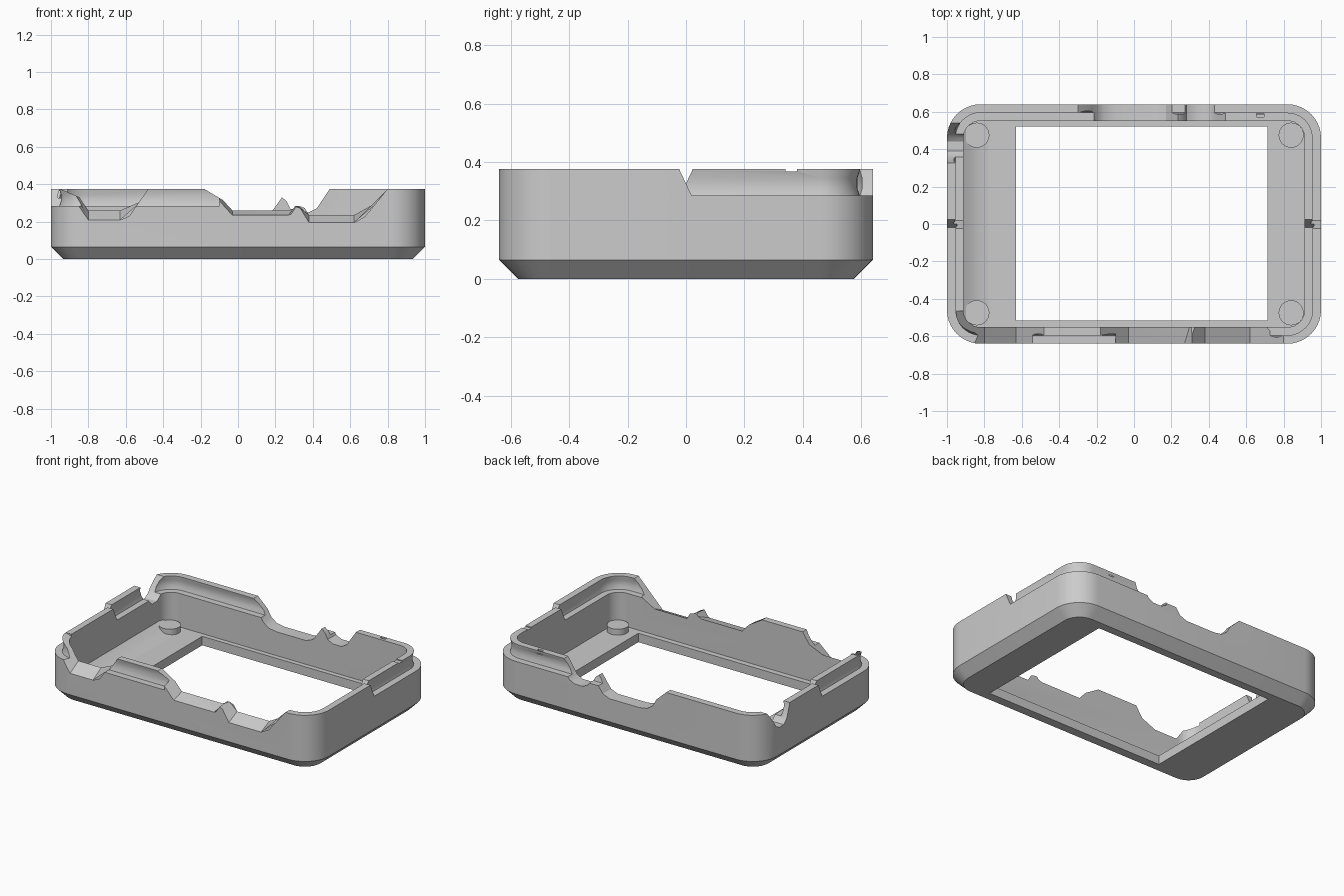
import bpy, bmesh, math
from mathutils import Vector

old = bpy.data.objects.get("Cube")
if old:
    bpy.data.objects.remove(old, do_unlink=True)

# one plain grey plastic
GREY = (0.6, 0.6, 0.6, 1)
mat = bpy.data.materials.new("grey plastic")
mat.use_nodes = True
mat.diffuse_color = GREY
bsdf = mat.node_tree.nodes["Principled BSDF"]
bsdf.inputs["Base Color"].default_value = GREY
bsdf.inputs["Roughness"].default_value = 0.6


def loft(name, rings, closed=False):
    """Skin a list of equal rings; cap the ends, or join last to first."""
    bm = bmesh.new()
    vr = [[bm.verts.new(p) for p in ring] for ring in rings]
    n = len(vr[0])
    pairs = list(zip(vr, vr[1:])) + ([(vr[-1], vr[0])] if closed else [])
    for a, b in pairs:
        for i in range(n):
            j = (i + 1) % n
            bm.faces.new((a[i], a[j], b[j], b[i]))
    if not closed:
        bm.faces.new(vr[0])
        bm.faces.new(vr[-1])
    bmesh.ops.recalc_face_normals(bm, faces=bm.faces)
    mesh = bpy.data.meshes.new(name)
    bm.to_mesh(mesh)
    bm.free()
    mesh.materials.append(mat)
    obj = bpy.data.objects.new(name, mesh)
    bpy.context.collection.objects.link(obj)
    return obj


def outline(inset, z, steps=10):
    """Rounded rectangle, inset from the outer wall."""
    r = max(0.18 - inset, 0.03)
    hx, hy = 1 - inset - r, 0.64 - inset - r
    pts = []
    for k, (sx, sy) in enumerate([(1, 1), (-1, 1), (-1, -1), (1, -1)]):
        for s in range(steps + 1):
            a = (k + s / steps) * math.pi / 2
            pts.append((sx * hx + r * math.cos(a), sy * hy + r * math.sin(a), z))
    return pts


def shell(name, levels, closed=False):
    return loft(name, [outline(i, z) for i, z in levels], closed)


def box(name, x0, x1, y0, y1, z0, z1):
    return loft(name, [[(x0, y0, z), (x1, y0, z), (x1, y1, z), (x0, y1, z)]
                       for z in (z0, z1)])


def boolean(obj, cutter, op="DIFFERENCE"):
    mod = obj.modifiers.new("cut", "BOOLEAN")
    mod.operation, mod.solver, mod.object = op, "EXACT", cutter
    deps = bpy.context.evaluated_depsgraph_get()
    mesh = bpy.data.meshes.new_from_object(obj.evaluated_get(deps))
    obj.modifiers.clear()
    obj.data = mesh
    bpy.data.objects.remove(cutter, do_unlink=True)


# frame: chamfered block, hollowed, with the open window
frame = shell("case_frame", [(0.065, 0), (0, 0.065), (0, 0.375)])
boolean(frame, shell("cavity", [(0.088, 0.06), (0.088, 0.5)]))
boolean(frame, box("window", -0.63, 0.715, -0.515, 0.52, -0.1, 0.2))

# interlocking rim: outer step on two opposite corners, inner step on the others
OUTER = [(-0.03, 0.285), (0.045, 0.285), (0.053, 0.31), (0.053, 0.345),
         (0.045, 0.37), (0.045, 0.41), (-0.03, 0.41)]
INNER = [(0.12, 0.285), (0.045, 0.285), (0.037, 0.31), (0.037, 0.345),
         (0.045, 0.37), (0.045, 0.41), (0.12, 0.41)]


def corner_region(sx, sy, x_in, low, high):
    """Block over one corner, its end at y = 0 sloping from low to high."""
    rings = []
    for z, y in ((0.2, low + 0.094 * (low - high)), (0.45, high + 0.083 * (high - low))):
        rings.append([(x_in, sy * y, z), (sx * 1.2, sy * y, z),
                      (sx * 1.2, sy * 0.8, z), (x_in, sy * 0.8, z)])
    return loft("region", rings)


for s in (1, -1):
    for levels, sy, ends in ((OUTER, s, (0.05, -0.05)), (INNER, -s, (0.05, -0.05))):
        ring = shell("rim_step", levels, closed=True)
        boolean(ring, corner_region(s, sy, s * 0.1, *ends), "INTERSECT")
        boolean(frame, ring)

# front port notches: (x, outer height, inner height), floors rise inwards
port_left = [(-0.97, 0.4, 0.4), (-0.95, 0.375, 0.375), (-0.8, 0.21, 0.26),
             (-0.63, 0.21, 0.26), (-0.48, 0.375, 0.375), (-0.45, 0.4, 0.4)]
ports_right = [(-0.21, 0.4, 0.4), (-0.18, 0.375, 0.375), (-0.03, 0.235, 0.26),
               (0.27, 0.235, 0.26), (0.31, 0.28, 0.29), (0.38, 0.195, 0.235),
               (0.62, 0.195, 0.235), (0.8, 0.375, 0.375), (0.83, 0.4, 0.4)]
for pts in (port_left, ports_right):
    boolean(frame, loft("front_port", [
        [(x, -0.725, 2 * a - b) for x, a, b in pts],
        [(x, -0.465, 2 * b - a) for x, a, b in pts]]))

# back scoops
back = [(-0.33, 0.41), (-0.3, 0.375), (-0.23, 0.31), (-0.2, 0.26), (-0.16, 0.23),
        (-0.1, 0.22), (0.12, 0.22), (0.17, 0.24), (0.2, 0.28), (0.235, 0.33),
        (0.26, 0.31), (0.28, 0.27), (0.32, 0.25), (0.38, 0.25), (0.42, 0.27),
        (0.44, 0.3), (0.49, 0.375), (0.51, 0.41)]
boolean(frame, loft("back_scoop", [[(x, y, z) for x, z in back] for y in (0.5, 0.7)]))

# rounded notch on the -x side
side = [(0.56, 0.41), (0.53, 0.36), (0.47, 0.27), (0.44, 0.25), (0.39, 0.25),
        (0.36, 0.28), (0.33, 0.36), (0.32, 0.41)]
boolean(frame, loft("side_notch", [[(x, y, z) for y, z in side] for x in (-1.1, -0.85)]))

# small nicks in the rim
boolean(frame, box("side_nick", 0.85, 0.97, 0.34, 0.38, 0.368, 0.45))
boolean(frame, box("lip_pit", 0.655, 0.695, 0.572, 0.59, 0.35, 0.45))

# shallow ramp along the inside of the -x wall
ramp = [(-0.93, 0.05), (-0.93, 0.12), (-0.905, 0.105), (-0.87, 0.083),
        (-0.83, 0.068), (-0.78, 0.06), (-0.78, 0.05)]
parts = [frame, loft("floor_ramp", [[(x, y, z) for x, z in ramp] for y in (-0.54, 0.54)])]

# low round corner seats
for sx in (1, -1):
    for sy in (1, -1):
        ring = [(sx * 0.84 + 0.067 * math.cos(a), sy * 0.475 + 0.067 * math.sin(a))
                for a in (math.tau * i / 24 for i in range(24))]
        parts.append(loft("corner_seat", [[(x, y, z) for x, y in ring] for z in (0.04, 0.1)]))

for obj in parts:
    bpy.ops.object.select_all(action="DESELECT")
    obj.select_set(True)
    bpy.context.view_layer.objects.active = obj
    bpy.ops.object.shade_smooth_by_angle(angle=math.radians(30))
